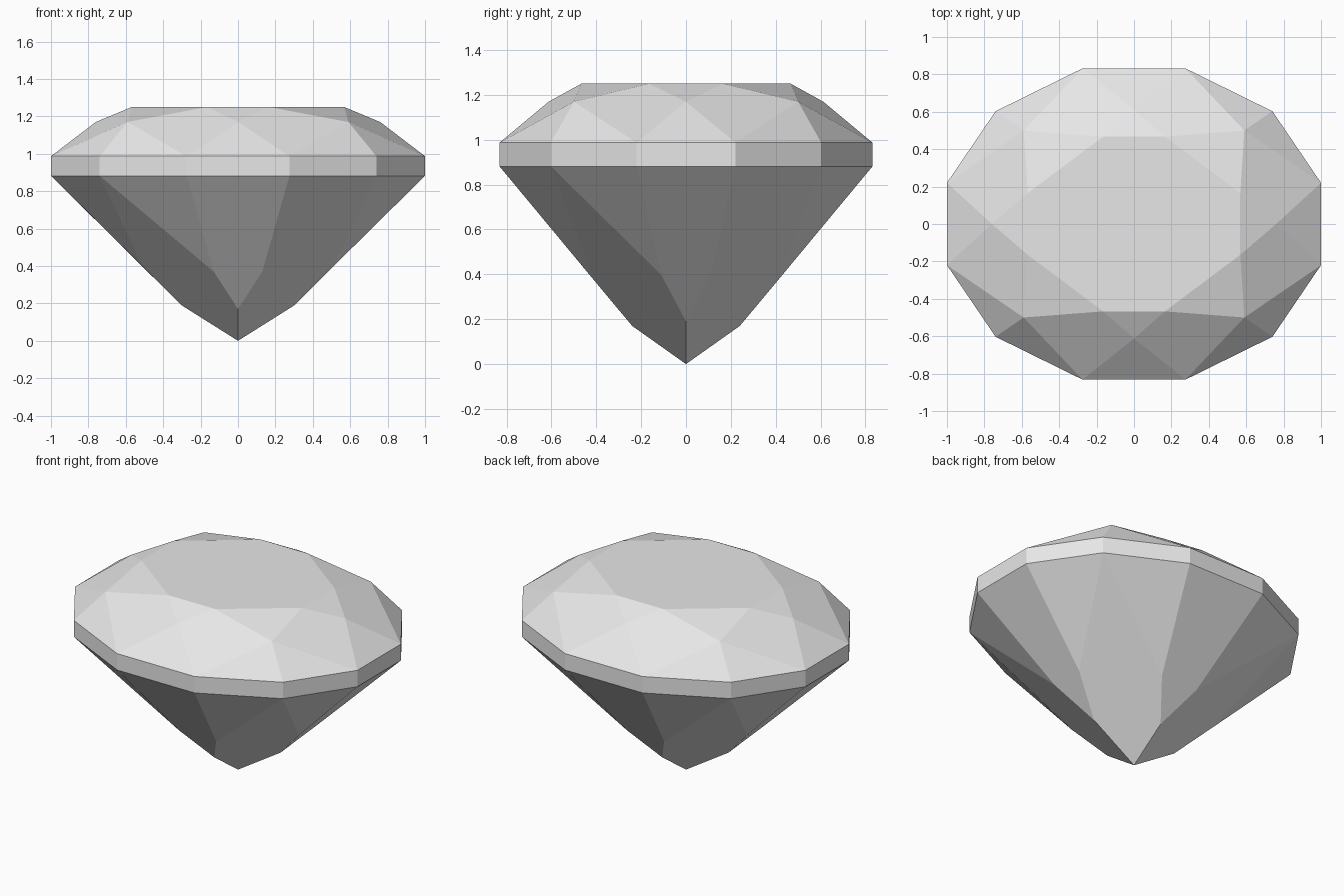
import bpy, bmesh
from math import radians

cube = bpy.data.objects.get("Cube")
if cube:
    bpy.data.objects.remove(cube, do_unlink=True)

# One plain grey for the whole stone
grey = bpy.data.materials.new("stone_grey")
grey.use_nodes = True
grey.diffuse_color = (0.8, 0.8, 0.8, 1)
grey.node_tree.nodes["Principled BSDF"].inputs["Base Color"].default_value = (0.8, 0.8, 0.8, 1)


def ring(z, corners):
    """Mirror quarter-outline corners into all four quadrants at height z."""
    return sorted({(sx * x, sy * y, z) for x, y in corners
                   for sx in (1, -1) for sy in (1, -1)})


def facet_part(name, points, open_top=False, open_bottom=False):
    """Wrap points in flat facets, leaving open where parts meet."""
    bm = bmesh.new()
    for p in points:
        bm.verts.new(p)
    bmesh.ops.convex_hull(bm, input=bm.verts[:])
    bm.normal_update()
    caps = [f for f in bm.faces
            if (open_top and f.normal.z > 0.99) or (open_bottom and f.normal.z < -0.99)]
    bmesh.ops.delete(bm, geom=caps, context='FACES')
    # Merge triangles lying in the same facet
    bmesh.ops.dissolve_limit(bm, angle_limit=radians(2), verts=bm.verts[:], edges=bm.edges[:])
    mesh = bpy.data.meshes.new(name)
    bm.to_mesh(mesh)
    bm.free()
    mesh.materials.append(grey)
    obj = bpy.data.objects.new(name, mesh)
    bpy.context.collection.objects.link(obj)
    return obj


# Twelve-sided outline of the widest band
outline = [(1, 0.22), (0.74, 0.603), (0.275, 0.832)]
band_low, band_high = ring(0.882, outline), ring(0.987, outline)

# Crown: eight star points below an eight-sided table
star = ring(1.17, [(0.76, 0), (0.59, 0.5), (0, 0.612)])
table = ring(1.25, [(0.568, 0.165), (0.165, 0.467)])
facet_part("crown", band_high + star + table, open_bottom=True)

# Girdle: straight band
facet_part("girdle", band_low + band_high, open_top=True, open_bottom=True)

# Pavilion: long facets narrowing to the tip
tip = [(0, 0, 0)]
lower = ring(0.17, [(0, 0.24)]) + ring(0.19, [(0.302, 0)])
upper = ring(0.37, [(0.13, 0.407)]) + ring(0.397, [(0.509, 0.11)])
facet_part("pavilion", band_low + lower + upper + tip, open_top=True)
